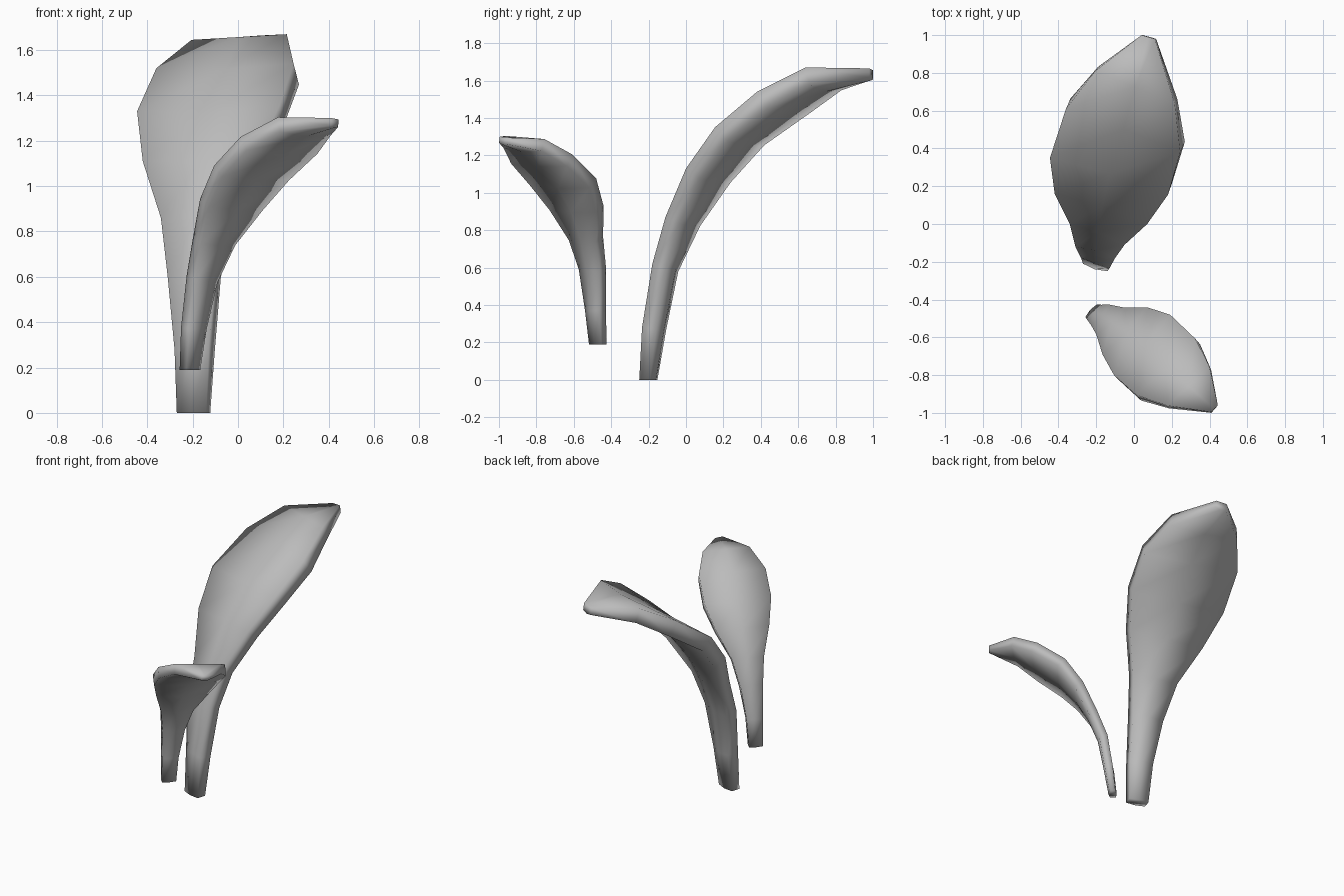
import bpy, bmesh, math
from mathutils import Vector, Matrix

cube = bpy.data.objects.get("Cube")
if cube:
    bpy.data.objects.remove(cube)

grey = bpy.data.materials.new("leaf_grey")
grey.use_nodes = True
colour = (0.5, 0.5, 0.5, 1)
grey.diffuse_color = colour
grey.node_tree.nodes["Principled BSDF"].inputs["Base Color"].default_value = colour

# Leaf stations from stem to tip: left rim, right rim, rim thickness, hollow
STATIONS = [
    ((-.27, -.21, 0), (-.14, -.25, 0), .06, -.01),
    ((-.28, -.18, .28), (-.13, -.235, .28), .08, 0),
    ((-.31, -.12, .6), (-.1, -.18, .62), .085, .01),
    ((-.34, 0, .86), (-.05, -.11, .87), .09, .015),
    ((-.42, .16, 1.11), (.07, 0, 1.13), .1, .02),
    ((-.445, .35, 1.33), (.18, .155, 1.35), .105, .02),
    ((-.36, .61, 1.52), (.245, .38, 1.54), .11, .015),
    ((-.205, .81, 1.645), (.215, .64, 1.67), .1, 0),
    ((.04, 1, 1.655), (.11, .98, 1.665), .05, 0),
]


def build_leaf(name, matrix):
    """Loft a six-sided section along the stations and cap both ends."""
    bm = bmesh.new()
    rims = [(Vector(a), Vector(b)) for a, b, _, _ in STATIONS]
    mids = [(a + b) / 2 for a, b in rims]
    last = len(mids) - 1
    rings = []
    for i, (left, right) in enumerate(rims):
        tangent = mids[min(i + 1, last)] - mids[max(i - 1, 0)]
        if i == 0:
            tangent = Vector((0, 0, 1))
        if i == last:
            tangent = Vector((0, 1, 0))
        back = tangent.cross(right - left).normalized()
        thick, hollow = STATIONS[i][2:]
        centre = mids[i] + back * hollow
        belly = mids[i] + back * thick * 1.2
        points = [left, centre, right,
                  right + back * thick, belly, left + back * thick]
        rings.append([bm.verts.new(p) for p in points])
    for low, high in zip(rings, rings[1:]):
        for j in range(6):
            k = (j + 1) % 6
            bm.faces.new((low[j], low[k], high[k], high[j]))
    bm.faces.new(rings[0])
    bm.faces.new(rings[-1])
    bmesh.ops.recalc_face_normals(bm, faces=bm.faces)
    bm.transform(matrix)
    mesh = bpy.data.meshes.new(name)
    bm.to_mesh(mesh)
    bm.free()
    mesh.materials.append(grey)
    mesh.shade_smooth()
    leaf = bpy.data.objects.new(name, mesh)
    bpy.context.collection.objects.link(leaf)


# Tall leaf bending backwards
build_leaf("tall_leaf", Matrix())

# Short leaf: a smaller copy turned about its stem towards the front
turn = (Matrix.Translation((-.21, -.47, .19))
        @ Matrix.Rotation(math.radians(-115.5), 4, "Z")
        @ Matrix.Scale(.667, 4)
        @ Matrix.Translation((.2, .2, 0)))
build_leaf("short_leaf", turn)
